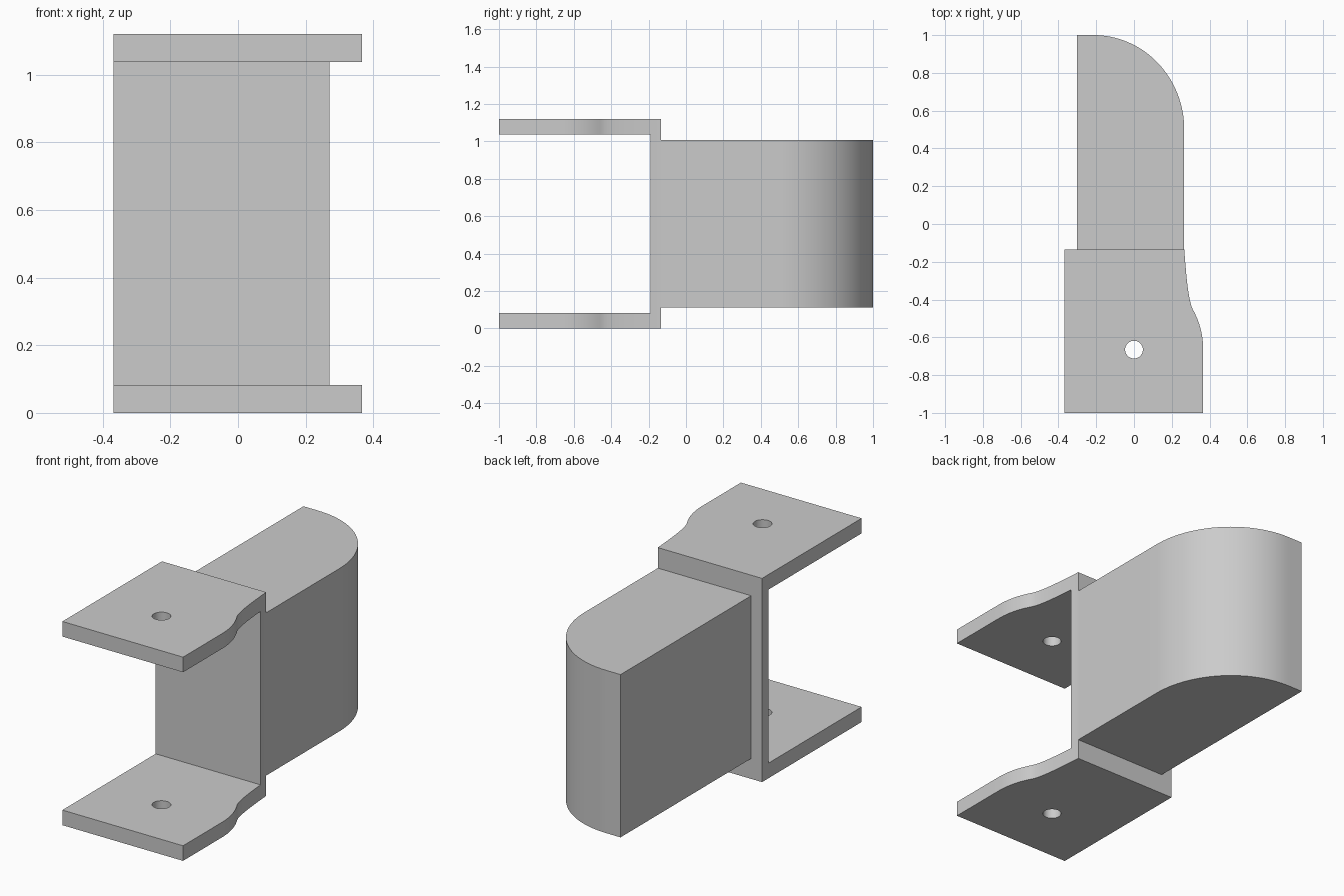
import bpy
import bmesh
from math import sin, cos, pi, radians
from mathutils import Vector
from mathutils.geometry import interpolate_bezier

cube = bpy.data.objects.get("Cube")
if cube:
    bpy.data.objects.remove(cube, do_unlink=True)

grey = bpy.data.materials.new("plain grey")
grey.use_nodes = True
grey.diffuse_color = (0.6, 0.6, 0.6, 1)
grey.node_tree.nodes["Principled BSDF"].inputs["Base Color"].default_value = (0.6, 0.6, 0.6, 1)


def prism(name, points, depth):
    """Extrude a closed outline of 3D points along the depth vector."""
    bm = bmesh.new()
    face = bm.faces.new([bm.verts.new(p) for p in points])
    new = bmesh.ops.extrude_face_region(bm, geom=[face])["geom"]
    bmesh.ops.translate(bm, vec=depth, verts=[v for v in new if isinstance(v, bmesh.types.BMVert)])
    bmesh.ops.recalc_face_normals(bm, faces=bm.faces)
    mesh = bpy.data.meshes.new(name)
    bm.to_mesh(mesh)
    bm.free()
    mesh.materials.append(grey)
    obj = bpy.data.objects.new(name, mesh)
    bpy.context.collection.objects.link(obj)
    return obj


def select(obj):
    bpy.ops.object.select_all(action="DESELECT")
    obj.select_set(True)
    bpy.context.view_layer.objects.active = obj


def carve(obj, cutter, operation):
    """Apply a boolean and discard its cutter."""
    select(obj)
    mod = obj.modifiers.new("carve", "BOOLEAN")
    mod.operation, mod.solver, mod.object = operation, "EXACT", cutter
    bpy.ops.object.modifier_apply(modifier=mod.name)
    bpy.data.objects.remove(cutter, do_unlink=True)


def bezier(*pts):
    return interpolate_bezier(*[Vector((x, y, 0)) for x, y in pts], 14)


HEIGHT, PLATE = 1.12, 0.083
FRONT, INNER, BACK = -1, -0.19, -0.135

# C-shaped bracket: side profile swept across the width
c_profile = [(FRONT, 0), (BACK, 0), (BACK, HEIGHT), (FRONT, HEIGHT),
             (FRONT, HEIGHT - PLATE), (INNER, HEIGHT - PLATE), (INNER, PLATE), (FRONT, PLATE)]
bracket = prism("bracket", [(-0.368, y, z) for y, z in c_profile], (0.9, 0, 0))

# Trim to the plan outline with its S-curved edge
outline = [(-0.6, -1.2, 0), (0.366, -1.2, 0)]
outline += bezier((0.366, -0.66), (0.366, -0.57), (0.338, -0.5), (0.31, -0.45))
outline += bezier((0.31, -0.45), (0.285, -0.395), (0.275, -0.25), (0.266, BACK))[1:]
outline += [(0.266, 0.1, 0), (-0.6, 0.1, 0)]
plan = prism("plan_trim", [(p[0], p[1], -0.2) for p in outline], (0, 0, 1.6))
carve(bracket, plan, "INTERSECT")

# Pivot holes through both plates
ring = [(0.047 * cos(a), -0.665 + 0.047 * sin(a), -0.2) for a in (i * 2 * pi / 40 for i in range(40))]
carve(bracket, prism("hole_cutter", ring, (0, 0, 1.6)), "DIFFERENCE")

# Solid body with one rounded rear corner
LEFT, RIGHT, RX, RY = -0.302, 0.266, 0.48, 0.5
arc = [(RIGHT - RX + RX * cos(a), 1 - RY + RY * sin(a)) for a in (i * pi / 64 for i in range(33))]
plan_body = [(LEFT, BACK), (RIGHT, BACK)] + arc + [(LEFT, 1)]
body = prism("body", [(x, y, 0.112) for x, y in plan_body], (0, 0, 0.895))

for part in (bracket, body):
    select(part)
    bpy.ops.object.shade_smooth_by_angle(angle=radians(30))
